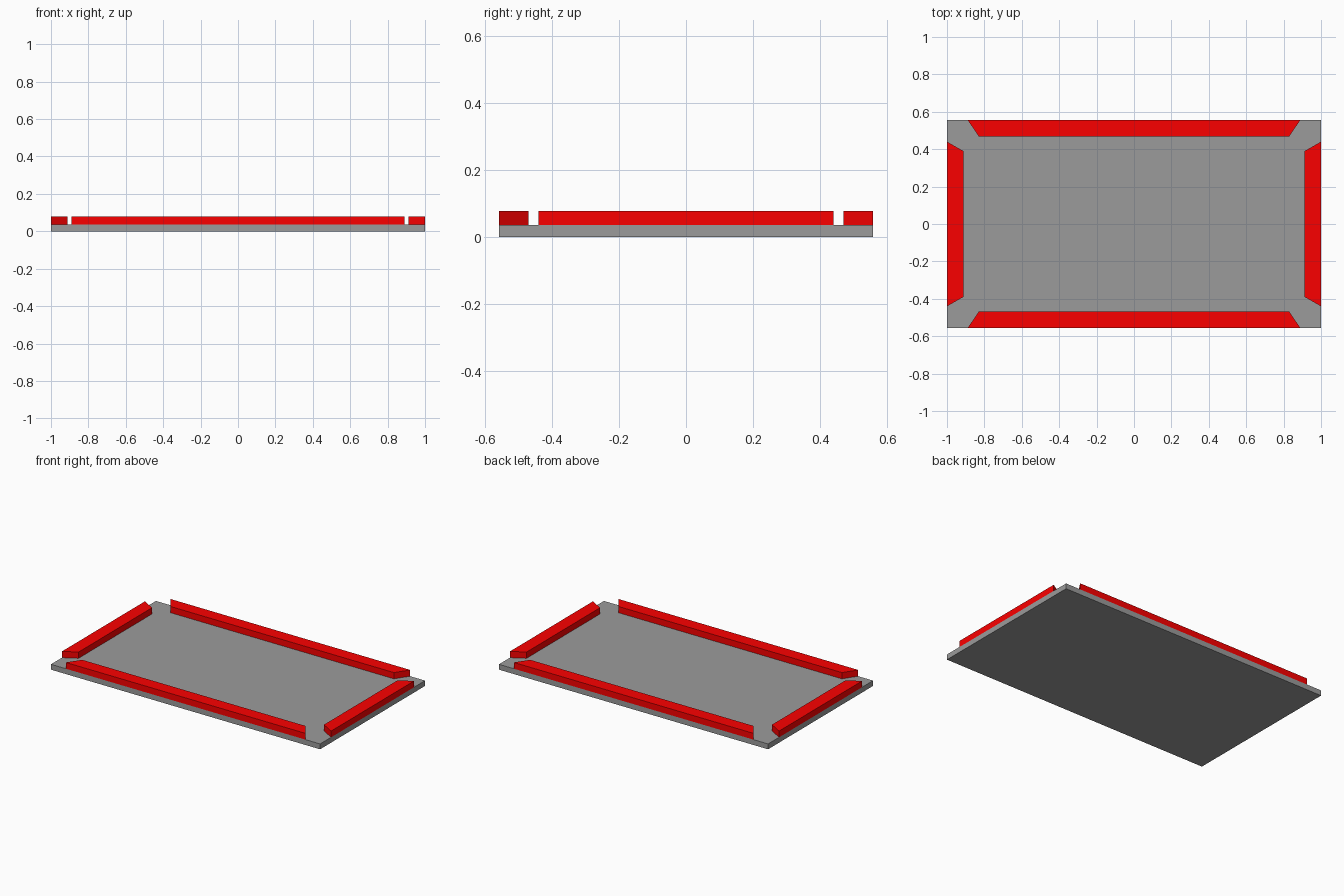
import bpy, bmesh

if "Cube" in bpy.data.objects:
    bpy.data.objects.remove(bpy.data.objects["Cube"])

HX, HY = 1.0, 0.557        # half length and width of the slab
BASE, TOP = 0.036, 0.078   # slab top, rail top


def material(name, rgb):
    mat = bpy.data.materials.new(name)
    mat.diffuse_color = (*rgb, 1)
    mat.use_nodes = True
    mat.node_tree.nodes["Principled BSDF"].inputs["Base Color"].default_value = mat.diffuse_color
    return mat


red = material("red", (0.97, 0, 0))
grey = material("dark_grey", (0.33, 0.33, 0.33))


def prism(name, outline, z0, z1, mat):
    """Extrude a flat outline from z0 up to z1."""
    bm = bmesh.new()
    face = bm.faces.new([bm.verts.new((x, y, z0)) for x, y in outline])
    # Keep the bottom face so the prism is closed
    new = bmesh.ops.extrude_face_region(bm, geom=[face], use_keep_orig=True)["geom"]
    bmesh.ops.translate(bm, vec=(0, 0, z1 - z0),
                        verts=[v for v in new if isinstance(v, bmesh.types.BMVert)])
    bmesh.ops.recalc_face_normals(bm, faces=bm.faces)
    mesh = bpy.data.meshes.new(name)
    bm.to_mesh(mesh)
    bm.free()
    mesh.materials.append(mat)
    obj = bpy.data.objects.new(name, mesh)
    bpy.context.collection.objects.link(obj)
    return obj


# Base slab
prism("base_slab", [(-HX, -HY), (HX, -HY), (HX, HY), (-HX, HY)], 0, BASE, grey)

# Rails with slanted ends along the four edges
for s, long_side, short_side in ((-1, "front", "left"), (1, "back", "right")):
    prism(long_side + "_rail",
          [(-0.89, s * HY), (0.89, s * HY), (0.83, s * 0.469), (-0.83, s * 0.469)],
          BASE, TOP, red)
    prism(short_side + "_rail",
          [(s * HX, -0.44), (s * HX, 0.44), (s * 0.912, 0.39), (s * 0.912, -0.39)],
          BASE, TOP, red)
